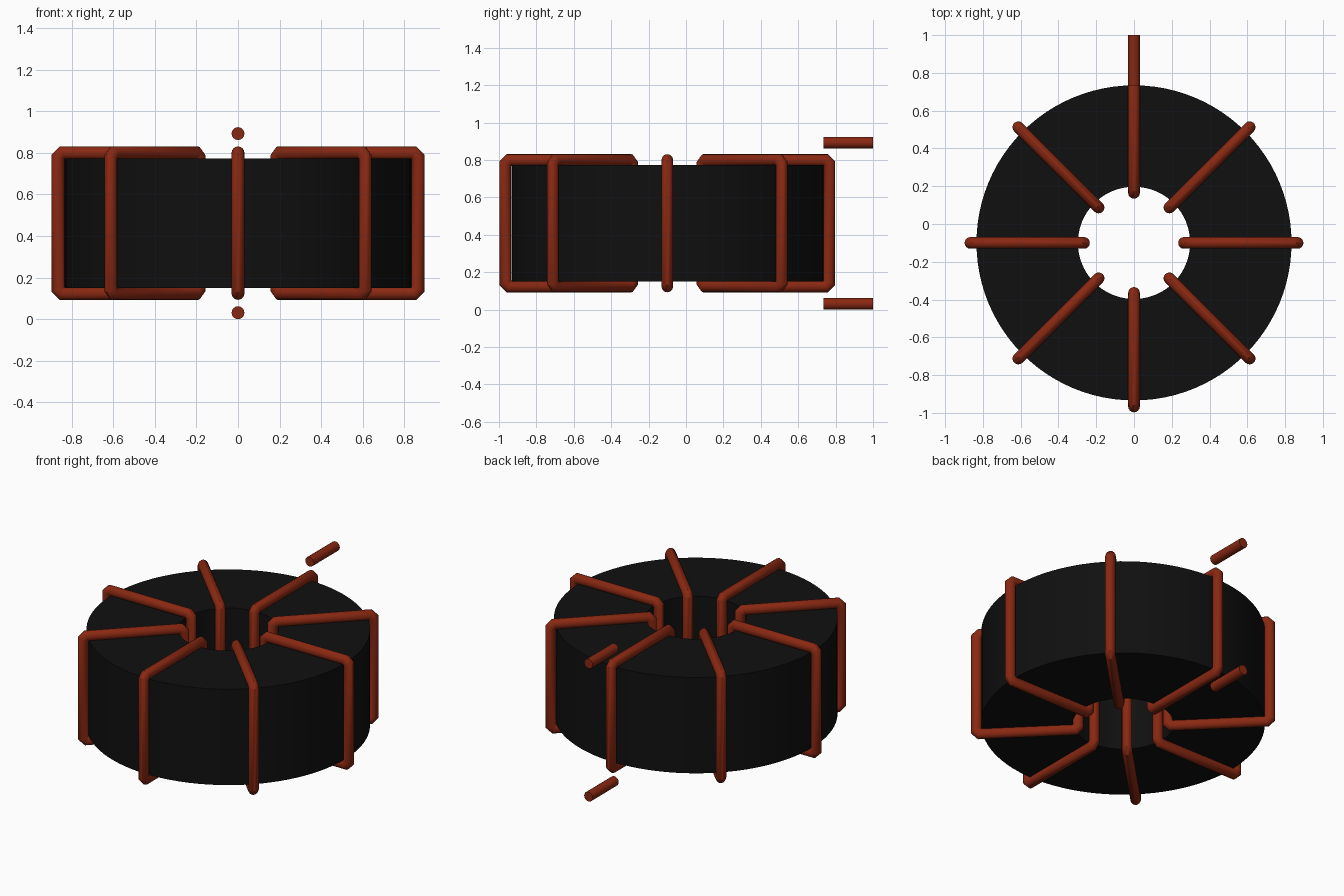
import bpy, bmesh, math
from mathutils import Matrix, Vector

if "Cube" in bpy.data.objects:
    bpy.data.objects.remove(bpy.data.objects["Cube"])

CY, CZ = -0.1, 0.462        # centre of the ring
R_IN, R_OUT, HALF = 0.297, 0.834, 0.311
WIRE = 0.031


def material(name, rgb):
    m = bpy.data.materials.new(name)
    m.diffuse_color = (*rgb, 1)
    m.use_nodes = True
    m.node_tree.nodes["Principled BSDF"].inputs["Base Color"].default_value = m.diffuse_color
    return m


black = material("ferrite black", (0.005, 0.005, 0.005))
copper = material("copper", (0.25, 0.021, 0.006))


def sweep_grid(name, rows, mat):
    """Closed surface from a doubly cyclic grid of points."""
    bm = bmesh.new()
    grid = [[bm.verts.new(p) for p in row] for row in rows]
    n, k = len(grid), len(grid[0])
    for i in range(n):
        for j in range(k):
            a, b = grid[i], grid[(i + 1) % n]
            bm.faces.new((a[j], b[j], b[(j + 1) % k], a[(j + 1) % k]))
    bmesh.ops.recalc_face_normals(bm, faces=bm.faces)
    me = bpy.data.meshes.new(name)
    bm.to_mesh(me)
    bm.free()
    me.materials.append(mat)
    ob = bpy.data.objects.new(name, me)
    bpy.context.collection.objects.link(ob)
    smooth(ob)
    return ob


def smooth(ob):
    bpy.ops.object.select_all(action='DESELECT')
    ob.select_set(True)
    bpy.context.view_layer.objects.active = ob
    bpy.ops.object.shade_smooth_by_angle(angle=math.radians(40))


# Core: rectangular section turned about the vertical axis
section = [(R_IN, -HALF), (R_OUT, -HALF), (R_OUT, HALF), (R_IN, HALF)]
rows = []
for i in range(96):
    t = math.tau * i / 96
    rows.append([(r * math.cos(t), CY + r * math.sin(t), CZ + z) for r, z in section])
sweep_grid("ring_core", rows, black)

# Wire turns: round wire bent into a rectangle with small mitred corners
mid = (R_IN + R_OUT) / 2
half_w = 0.866 - mid
half_h = 0.338
CUT = 0.02


def turn_rows():
    rows = []
    for sx, sz, flip in ((1, 1, 0), (-1, 1, 1), (-1, -1, 0), (1, -1, 1)):
        pair = []
        for on_side in (True, False):
            ring = []
            for j in range(16):
                a = math.tau * j / 16
                off, lat = WIRE * math.cos(a), WIRE * math.sin(a)
                back = -CUT + off * math.tan(math.pi / 8)
                x = half_w + (off if on_side else back)
                z = half_h + (back if on_side else off)
                ring.append(Vector((mid + sx * x, lat, sz * z)))
            pair.append(ring)
        rows += pair[::-1] if flip else pair
    return rows


base = turn_rows()
for i in range(8):
    m = Matrix.Translation((0, CY, CZ)) @ Matrix.Rotation(math.tau * i / 8, 4, 'Z')
    sweep_grid(f"wire_turn_{i + 1}", [[m @ p for p in row] for row in base], copper)

# Lead ends: short straight pieces above and below the back
for name, z in (("lower_lead", WIRE), ("upper_lead", 2 * CZ - WIRE)):
    bpy.ops.mesh.primitive_cylinder_add(vertices=16, radius=WIRE, depth=0.266,
                                        location=(0, 0.867, z),
                                        rotation=(math.pi / 2, 0, 0))
    lead = bpy.context.object
    lead.name = name
    lead.data.materials.append(copper)
    smooth(lead)
